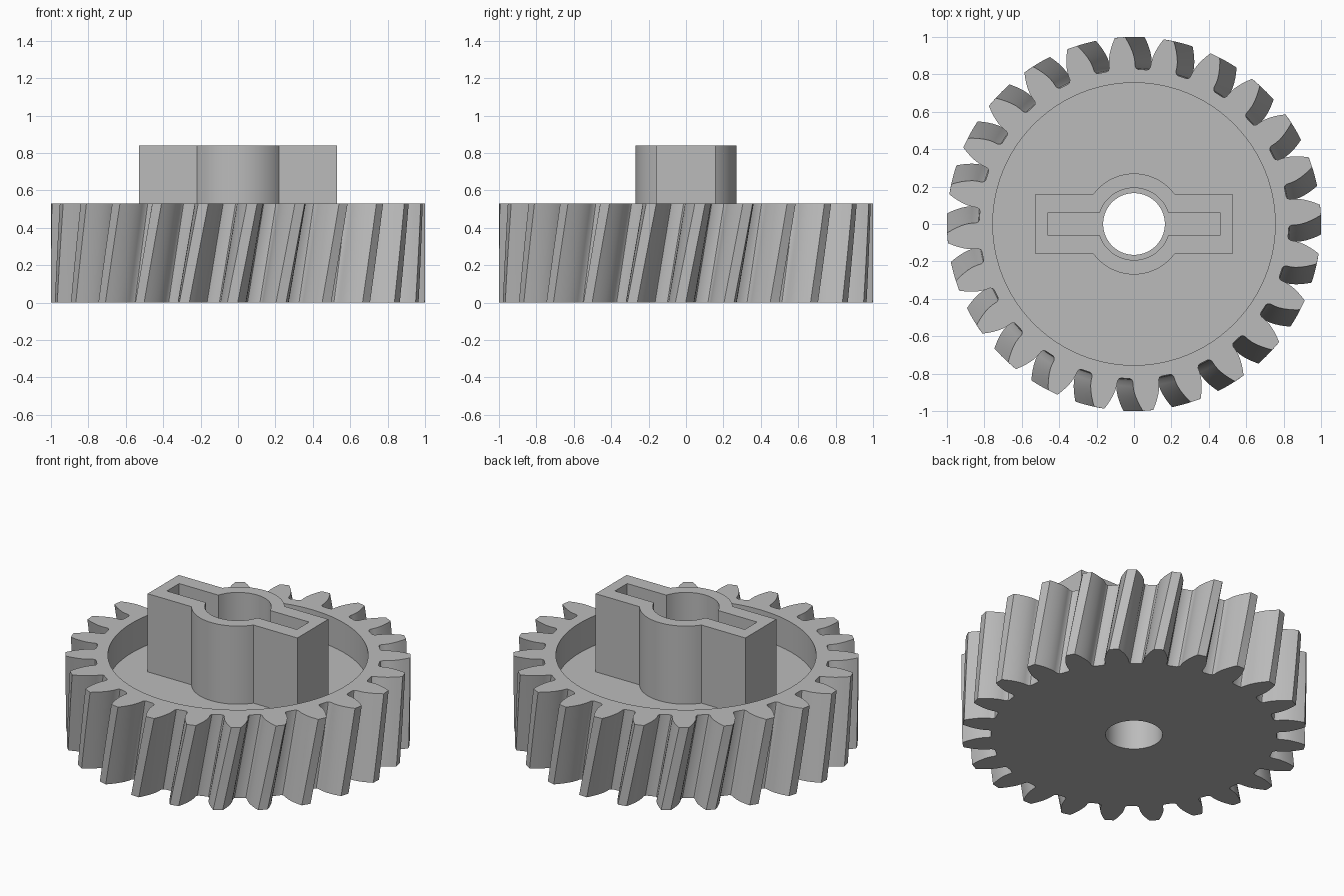
import bpy
import bmesh
from math import acos, asin, cos, pi, radians, sin, sqrt, tan

cube = bpy.data.objects.get("Cube")
if cube:
    bpy.data.objects.remove(cube, do_unlink=True)

TEETH = 24
GEAR_TOP, FLOOR, HUB_TOP = 0.53, 0.34, 0.84
TWIST = radians(6)
PHASE = radians(4.3)      # angle of a tooth centre on the top face
SLICES = 6

grey = bpy.data.materials.new("light grey")
grey.use_nodes = True
colour = (0.5, 0.5, 0.5, 1)
grey.diffuse_color = colour
grey.node_tree.nodes["Principled BSDF"].inputs["Base Color"].default_value = colour


def circle(r, n=96):
    return [(r * cos(2 * pi * i / n), r * sin(2 * pi * i / n)) for i in range(n)]


def gear_outline():
    """Involute teeth with small root fillets."""
    module = 2 / (TEETH + 2)
    pitch = module * TEETH / 2
    root = pitch - 1.25 * module
    pressure = radians(20)
    base = pitch * cos(pressure)
    base_half = pi / (2 * TEETH) + tan(pressure) - pressure
    flank = [(root, base_half + radians(1.3)),
             (root + 0.004, base_half + radians(0.6)),
             (root + 0.016, base_half + radians(0.1))]
    for i in range(6):
        r = base + (1 - base) * i / 5
        a = acos(base / r)
        flank.append((r, base_half - (tan(a) - a)))
    tooth = [(r, -a) for r, a in flank] + [(r, a) for r, a in reversed(flank)]
    return [(r * cos(a + 2 * pi * t / TEETH), r * sin(a + 2 * pi * t / TEETH))
            for t in range(TEETH) for r, a in tooth]


def winged_outline(r, half_x, half_y, n=24):
    """A circle crossed by a long rectangle."""
    a = asin(half_y / r)
    arc = [a + (pi - 2 * a) * i / n for i in range(n + 1)]
    top = [(r * cos(t), r * sin(t)) for t in arc]
    half = [(half_x, half_y)] + top + [(-half_x, half_y)]
    return half + [(-x, -y) for x, y in half]


def ring(bm, outline, z, turn=0.0):
    c, s = cos(turn), sin(turn)
    return [bm.verts.new((x * c - y * s, x * s + y * c, z)) for x, y in outline]


def wall(bm, low, high):
    n = len(low)
    for i in range(n):
        j = (i + 1) % n
        bm.faces.new((low[i], low[j], high[j], high[i]))


def cap(bm, outer, inner):
    """Flat face between two loops."""
    edges = []
    for loop in (outer, inner):
        for i, v in enumerate(loop):
            w = loop[(i + 1) % len(loop)]
            edges.append(bm.edges.get((v, w)) or bm.edges.new((v, w)))
    bmesh.ops.triangle_fill(bm, use_beauty=True, use_dissolve=False, edges=edges)


def finish(bm, name):
    bmesh.ops.recalc_face_normals(bm, faces=bm.faces[:])
    mesh = bpy.data.meshes.new(name)
    bm.to_mesh(mesh)
    bm.free()
    mesh.materials.append(grey)
    obj = bpy.data.objects.new(name, mesh)
    bpy.context.collection.objects.link(obj)
    bpy.ops.object.select_all(action='DESELECT')
    obj.select_set(True)
    bpy.context.view_layer.objects.active = obj
    bpy.ops.object.shade_smooth_by_angle(angle=radians(30))


# Helical gear with a round recess on top and a bore through it
bm = bmesh.new()
outline = gear_outline()
layers = [ring(bm, outline, GEAR_TOP * i / SLICES, PHASE - TWIST * (1 - i / SLICES))
          for i in range(SLICES + 1)]
for low, high in zip(layers, layers[1:]):
    wall(bm, low, high)
rim, recess = ring(bm, circle(0.755), GEAR_TOP), ring(bm, circle(0.755), FLOOR)
bore_low, bore_high = ring(bm, circle(0.165), 0), ring(bm, circle(0.165), FLOOR)
wall(bm, recess, rim)
wall(bm, bore_low, bore_high)
cap(bm, layers[-1], rim)
cap(bm, recess, bore_high)
cap(bm, layers[0], bore_low)
finish(bm, "helical_gear")

# Hub with two wings and a matching slotted socket
bm = bmesh.new()
shell, socket = winged_outline(0.27, 0.53, 0.157), winged_outline(0.193, 0.46, 0.062)
levels = (FLOOR - 0.01, HUB_TOP)
shell_low, shell_high = [ring(bm, shell, z) for z in levels]
socket_low, socket_high = [ring(bm, socket, z) for z in levels]
wall(bm, shell_low, shell_high)
wall(bm, socket_low, socket_high)
cap(bm, shell_high, socket_high)
cap(bm, shell_low, socket_low)
finish(bm, "slotted_hub")
